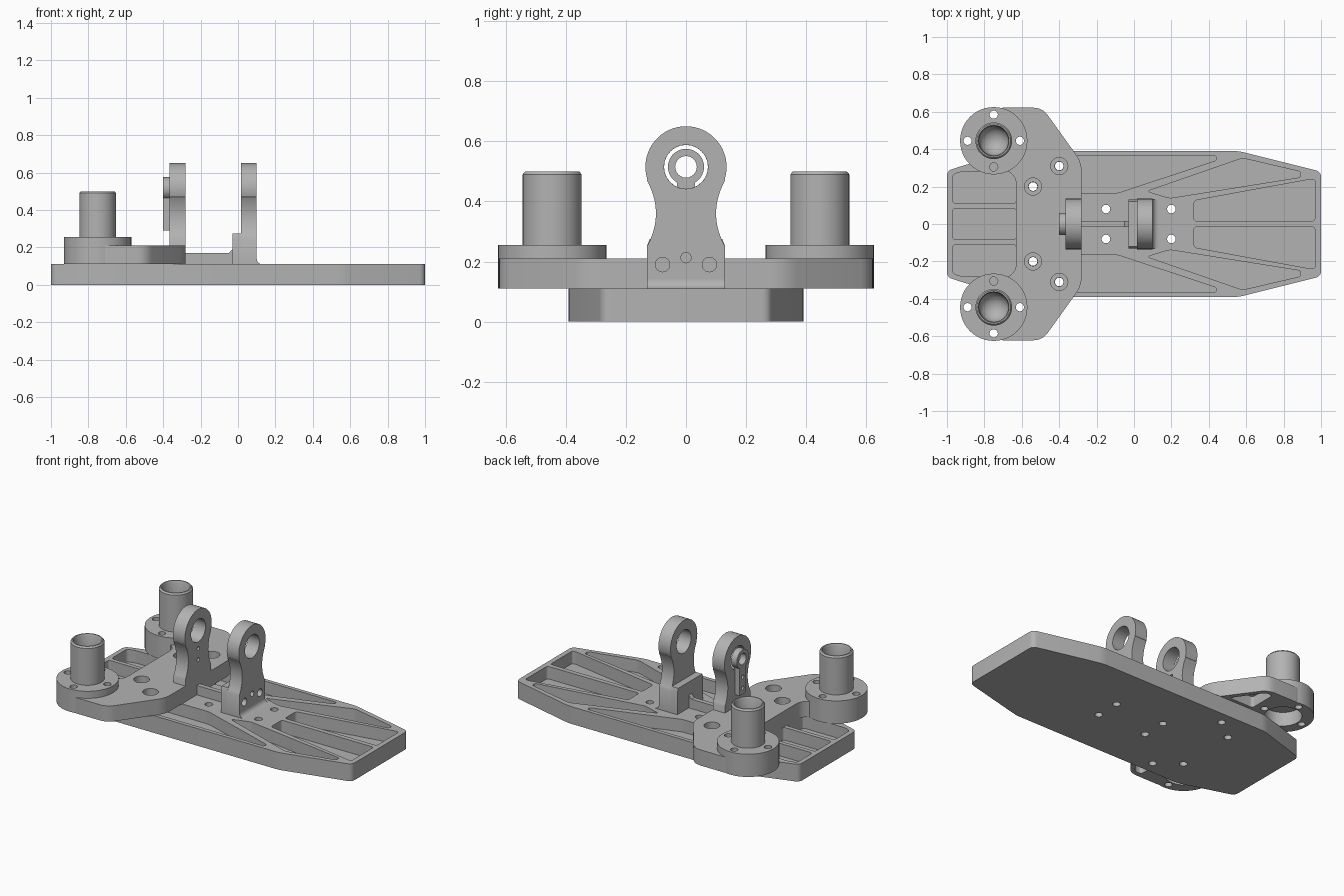
import bpy, bmesh
from math import sin, cos, pi, radians, sqrt
from mathutils import Vector

if "Cube" in bpy.data.objects:
    bpy.data.objects.remove(bpy.data.objects["Cube"], do_unlink=True)

grey = bpy.data.materials.new("machined grey")
grey.use_nodes = True
COLOUR = (0.45, 0.45, 0.45, 1)
grey.diffuse_color = COLOUR
grey.node_tree.nodes["Principled BSDF"].inputs["Base Color"].default_value = COLOUR

AXES = {"x": lambda a, b, h: (h, a, b),
        "y": lambda a, b, h: (a, h, b),
        "z": lambda a, b, h: (a, b, h)}


def make_object(name, bm):
    bmesh.ops.remove_doubles(bm, verts=bm.verts, dist=1e-5)
    bmesh.ops.recalc_face_normals(bm, faces=bm.faces)
    mesh = bpy.data.meshes.new(name)
    bm.to_mesh(mesh)
    bm.free()
    mesh.materials.append(grey)
    obj = bpy.data.objects.new(name, mesh)
    bpy.context.scene.collection.objects.link(obj)
    return obj


def prism(name, outline, low, high, axis="z"):
    """Extrude a flat outline along an axis."""
    bm = bmesh.new()
    place = AXES[axis]
    rings = [[bm.verts.new(place(a, b, h)) for a, b in outline] for h in (low, high)]
    bm.faces.new(rings[0])
    bm.faces.new(rings[1])
    n = len(outline)
    for i in range(n):
        j = (i + 1) % n
        bm.faces.new((rings[0][i], rings[0][j], rings[1][j], rings[1][i]))
    return make_object(name, bm)


def lathe(name, profile, x, y, steps=48):
    """Spin a radius/height profile about a vertical axis."""
    bm = bmesh.new()
    verts = [bm.verts.new((x + r, y, z)) for r, z in profile]
    edges = [bm.edges.new(pair) for pair in zip(verts, verts[1:])]
    bmesh.ops.spin(bm, geom=verts + edges, cent=(x, y, 0), axis=(0, 0, 1),
                   angle=2 * pi, steps=steps)
    return make_object(name, bm)


def circle(a, b, r, n=32):
    return [(a + r * cos(2 * pi * i / n), b + r * sin(2 * pi * i / n)) for i in range(n)]


def rounded(points, radius, steps=5):
    """Round every corner of an outline."""
    out = []
    pts = [Vector(p) for p in points]
    for i, p in enumerate(pts):
        to_a, to_b = pts[i - 1] - p, pts[(i + 1) % len(pts)] - p
        d = min(radius, to_a.length * 0.45, to_b.length * 0.45)
        a, b = p + to_a.normalized() * d, p + to_b.normalized() * d
        for k in range(steps + 1):
            t = k / steps
            out.append(tuple(a * (1 - t) ** 2 + p * 2 * t * (1 - t) + b * t * t))
    return out


def flip(points):
    return [(a, -b) for a, b in points]


def mirrored(half):
    return half + flip(half)[::-1]


def cut(obj, cutters):
    """Subtract cutters, bake the result and remove the cutters."""
    for c in cutters:
        c.hide_render = True
        mod = obj.modifiers.new("cut", "BOOLEAN")
        mod.operation, mod.solver, mod.object = "DIFFERENCE", "EXACT", c
    graph = bpy.context.evaluated_depsgraph_get()
    mesh = bpy.data.meshes.new_from_object(obj.evaluated_get(graph))
    obj.modifiers.clear()
    obj.data = mesh
    for c in cutters:
        bpy.data.objects.remove(c, do_unlink=True)


def smooth(obj):
    obj.data.shade_smooth()
    obj.data.set_sharp_from_angle(angle=radians(30))


def drill(a, b, r, low, high, axis="z"):
    return prism("drill", circle(a, b, r, 24), low, high, axis)


TOP = 0.11
PLATE_BOLTS = [(-0.15, 0.08), (0.2, 0.08)]
BRACKET_BOLTS = [(-0.54, 0.2), (-0.4, 0.31)]

# Base plate with tapered ends, lightening pockets and bolt holes
base = prism("base_plate", rounded(mirrored([(-1, 0.285), (-0.66, 0.39), (0.56, 0.39), (1, 0.28)]), 0.03),
             0, TOP)
pockets = [
    [(-0.5, 0.165), (-0.09, 0.165), (0.44, 0.34), (0.44, 0.365), (-0.5, 0.365)],
    [(0.07, 0.175), (0.58, 0.352), (0.89, 0.28), (0.89, 0.25), (0.19, 0.138)],
    [(0.32, 0.015), (0.32, 0.125), (0.95, 0.24), (0.968, 0.235), (0.968, 0.015)],
    [(-0.97, 0.11), (-0.97, 0.265), (-0.92, 0.28), (-0.63, 0.28), (-0.63, 0.11)],
]
cutters = [prism("pocket", rounded([(-0.97, -0.083), (-0.63, -0.083), (-0.63, 0.083), (-0.97, 0.083)], 0.02),
                 0.03, 0.2)]
for p in pockets:
    for outline in (p, flip(p)):
        cutters.append(prism("pocket", rounded(outline, 0.02), 0.03, 0.2))
for x, y in PLATE_BOLTS + BRACKET_BOLTS:
    for s in (1, -1):
        cutters.append(drill(x, s * y, 0.023, -0.1, 0.2))
cut(base, cutters)

# Winged bracket lying across the plate
TOWER_X, TOWER_Y = -0.75, 0.445
bracket = prism("wing_bracket", rounded(mirrored(
    [(-0.63, 0.26), (-0.75, 0.32), (-0.75, 0.622), (-0.49, 0.622), (-0.28, 0.33)]), 0.05), TOP, 0.21)
cutters = []
wing = [(-0.55, 0.41), (-0.55, 0.59), (-0.5, 0.59), (-0.375, 0.41)]
for s in (1, -1):
    cutters.append(prism("seat", circle(TOWER_X, s * TOWER_Y, 0.178, 48), 0, 0.4))
    cutters.append(prism("hollow", rounded(wing if s > 0 else flip(wing), 0.02), 0, 0.18))
    for x, y in BRACKET_BOLTS:
        cutters += [drill(x, s * y, 0.024, 0, 0.4), drill(x, s * y, 0.046, 0.16, 0.4)]
cut(bracket, cutters)

# Flanged hollow posts
post = [(0, 0.2), (0.11, 0.2), (0.11, TOP), (0.18, TOP), (0.18, 0.255), (0.098, 0.255),
        (0.098, 0.49), (0.09, 0.5), (0.083, 0.5), (0.078, 0.49), (0.078, 0.41)]
post += [(0.078 * cos(a * pi / 12), 0.41 - 0.07 * sin(a * pi / 12)) for a in range(1, 6)] + [(0, 0.34)]
posts = []
for s, side in ((1, "left"), (-1, "right")):
    obj = lathe(side + "_post", post, TOWER_X, s * TOWER_Y)
    cut(obj, [drill(TOWER_X + 0.14 * cos(k * pi / 2), s * TOWER_Y + 0.14 * sin(k * pi / 2), 0.022, 0, 0.4)
              for k in range(4)])
    posts.append(obj)

# Pair of waisted lugs with bored round heads
HEAD = 0.515
side = [(0.13, TOP)] + [(0.1 + 0.03 * t * t, 0.36 + 0.11 * t) for t in [k / 8 - 1 for k in range(17)]]
arc = [(0.135 * cos(a), HEAD + 0.135 * sin(a)) for a in [radians(-18 + 6 * k) for k in range(37)]]
lug = side + arc + [(-y, z) for y, z in reversed(side)]
rear_lug = prism("rear_lug", lug, -0.365, -0.28, "x")
front_lug = prism("front_lug", lug, 0.015, 0.1, "x")
cut(rear_lug, [drill(0, HEAD, 0.073, -1, 1, "x")]
    + [drill(0, z, 0.012, -1, 1, "x") for z in (0.33, 0.4)])
cut(front_lug, [prism("bore", circle(0, HEAD, 0.073, 40), -1, 1, "x"), drill(0, 0.213, 0.017, 0.04, 1, "x")]
    + [drill(s * 0.078, 0.19, 0.024, 0.04, 1, "x") for s in (1, -1)])

# Stepped heel and filleted toe of the front lug
heel = prism("front_lug_heel", [(-0.13, TOP), (0.13, TOP), (0.13, 0.25), (0.121, 0.275),
                                (-0.121, 0.275), (-0.13, 0.25)], -0.03, 0.015, "x")
fillet = [(0.1, TOP)] + [(0.13 - 0.03 * sin(k * pi / 12), 0.14 - 0.03 * cos(k * pi / 12)) for k in range(7)]
toe = prism("front_lug_toe", fillet, -0.13, 0.13, "y")

# Web joining the two lugs
web = prism("web", [(-0.28, TOP), (-0.03, TOP), (-0.03, 0.19), (-0.05, 0.17), (-0.28, 0.17)],
            -0.015, 0.015, "y")

# Ring and arm fixed to the rear lug
start = 0.03
ring_arc = [(0.06 * cos(a), HEAD + 0.06 * sin(a)) for a in [radians(-60 + 10 * k) for k in range(31)]]
arm = prism("ring_arm", [(-start, 0.29), (start, 0.29)] + ring_arc, -0.4, -0.36, "x")
cut(arm, [drill(0, HEAD, 0.036, -1, 1, "x")] + [drill(0, z, 0.012, -1, 1, "x") for z in (0.33, 0.4)])

for obj in [base, bracket, rear_lug, front_lug, heel, toe, web, arm] + posts:
    smooth(obj)
